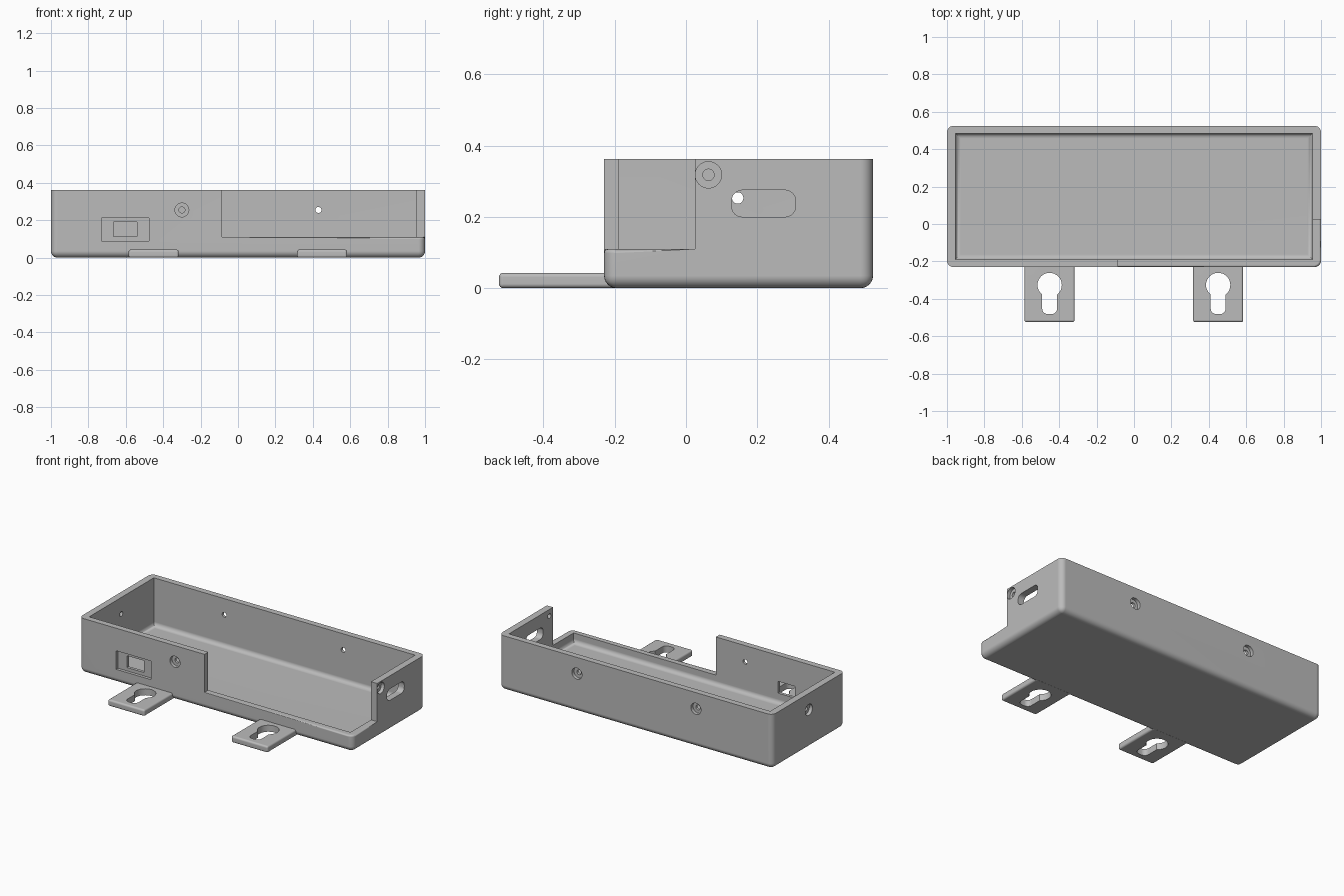
import bpy
import bmesh
from mathutils import Matrix, Vector

cube = bpy.data.objects.get("Cube")
if cube:
    bpy.data.objects.remove(cube, do_unlink=True)

grey = bpy.data.materials.new("plain grey")
grey.use_nodes = True
colour = (0.5, 0.5, 0.5, 1)
grey.diffuse_color = colour
grey.node_tree.nodes["Principled BSDF"].inputs["Base Color"].default_value = colour


def finish(bm, name):
    mesh = bpy.data.meshes.new(name)
    bm.to_mesh(mesh)
    bm.free()
    mesh.materials.append(grey)
    obj = bpy.data.objects.new(name, mesh)
    bpy.context.collection.objects.link(obj)
    return obj


def round_edges(bm, rule, width, segments):
    """Round the edges whose midpoint and direction satisfy the rule."""
    edges = []
    for e in bm.edges:
        a, b = (v.co for v in e.verts)
        if rule((a + b) / 2, (b - a).normalized()):
            edges.append(e)
    bmesh.ops.bevel(bm, geom=edges, offset=width, segments=segments,
                    profile=0.5, affect='EDGES', clamp_overlap=True)


def box(name, low, high, rule=None, width=0.0, segments=6):
    low, high = Vector(low), Vector(high)
    bm = bmesh.new()
    bmesh.ops.create_cube(bm, size=1)
    for v in bm.verts:
        v.co = (low + high) / 2 + v.co * (high - low)
    if rule:
        round_edges(bm, rule, width, segments)
    return finish(bm, name)


def cylinder(name, centre, axis, radius, length):
    bm = bmesh.new()
    turn = Vector((0, 0, 1)).rotation_difference(Vector(axis)).to_matrix().to_4x4()
    bmesh.ops.create_cone(bm, cap_ends=True, segments=32, radius1=radius,
                          radius2=radius, depth=length,
                          matrix=Matrix.Translation(centre) @ turn)
    return finish(bm, name)


def cut(target, cutter):
    cutter.hide_render = True
    mod = target.modifiers.new("cut", 'BOOLEAN')
    mod.operation = 'DIFFERENCE'
    mod.solver = 'EXACT'
    mod.object = cutter
    bpy.context.view_layer.objects.active = target
    bpy.ops.object.modifier_apply(modifier=mod.name)
    bpy.data.objects.remove(cutter, do_unlink=True)


def smooth(obj):
    bpy.ops.object.select_all(action='DESELECT')
    obj.select_set(True)
    bpy.context.view_layer.objects.active = obj
    bpy.ops.object.shade_smooth_by_angle(angle=0.55)
    mod = obj.modifiers.new("even shading", 'WEIGHTED_NORMAL')
    mod.keep_sharp = True


# Outer shell with rounded sides and underside, and a square rim
FRONT, BACK, TOP, WALL, LIP = -0.23, 0.525, 0.362, 0.045, 0.11
tray = box("open_tray", (-1, FRONT, 0), (1, BACK, TOP),
           lambda m, d: m.z < TOP - 0.01, 0.035)

# Inside of the tray, filleted round the floor
cut(tray, box("cavity", (-1 + WALL, FRONT + 0.04, WALL), (1 - WALL, BACK - 0.04, 0.6),
              lambda m, d: m.z < WALL + 0.01, 0.028))

# Corner opening above a low lip
cut(tray, box("corner_opening", (-0.085, -0.5, LIP), (1.2, 0.025, 0.7)))
bm = bmesh.new()
bm.from_mesh(tray.data)
round_edges(bm, lambda m, d: abs(m.z - LIP) < 0.001 and abs(d.z) < 0.01
            and (m.x > 0.985 or m.y < -0.215), 0.012, 3)
bm.to_mesh(tray.data)
bm.free()

# Counterbored screw holes: outer surface point and outward direction
screws = [((-0.3, FRONT, 0.255), (0, -1, 0)),
          ((0.43, BACK, 0.255), (0, 1, 0)),
          ((-0.44, BACK, 0.255), (0, 1, 0)),
          ((-1, 0.145, 0.253), (-1, 0, 0)),
          ((1, 0.063, 0.318), (1, 0, 0))]
for point, axis in screws:
    cut(tray, cylinder("screw_head", point, axis, 0.037, WALL))
    cut(tray, cylinder("screw_shaft", point, axis, 0.016, WALL * 3))

# Recessed socket window in the front wall
cut(tray, box("socket_recess", (-0.73, -0.4, 0.09), (-0.475, FRONT + 0.02, 0.213)))
cut(tray, box("socket_window", (-0.665, -0.4, 0.112), (-0.54, -0.1, 0.19)))

# Rounded slot in the left end wall
cut(tray, box("side_slot", (0.9, 0.128, 0.2), (1.1, 0.308, 0.275),
              lambda m, d: abs(d.x) > 0.9, 0.03))
smooth(tray)

# Keyhole mounting tabs
for side, x in (("right", -0.451), ("left", 0.45)):
    tab = box(side + "_mounting_tab", (x - 0.134, -0.525, 0), (x + 0.134, -0.2, 0.043),
              lambda m, d: m.y < -0.21, 0.012, 4)
    cut(tab, cylinder("keyhole_head", (x, -0.326, 0), (0, 0, 1), 0.065, 0.3))
    cut(tab, box("keyhole_slot", (x - 0.04, -0.482, -0.1), (x + 0.04, -0.33, 0.2),
                 lambda m, d: abs(d.z) > 0.9, 0.03))
    smooth(tab)
